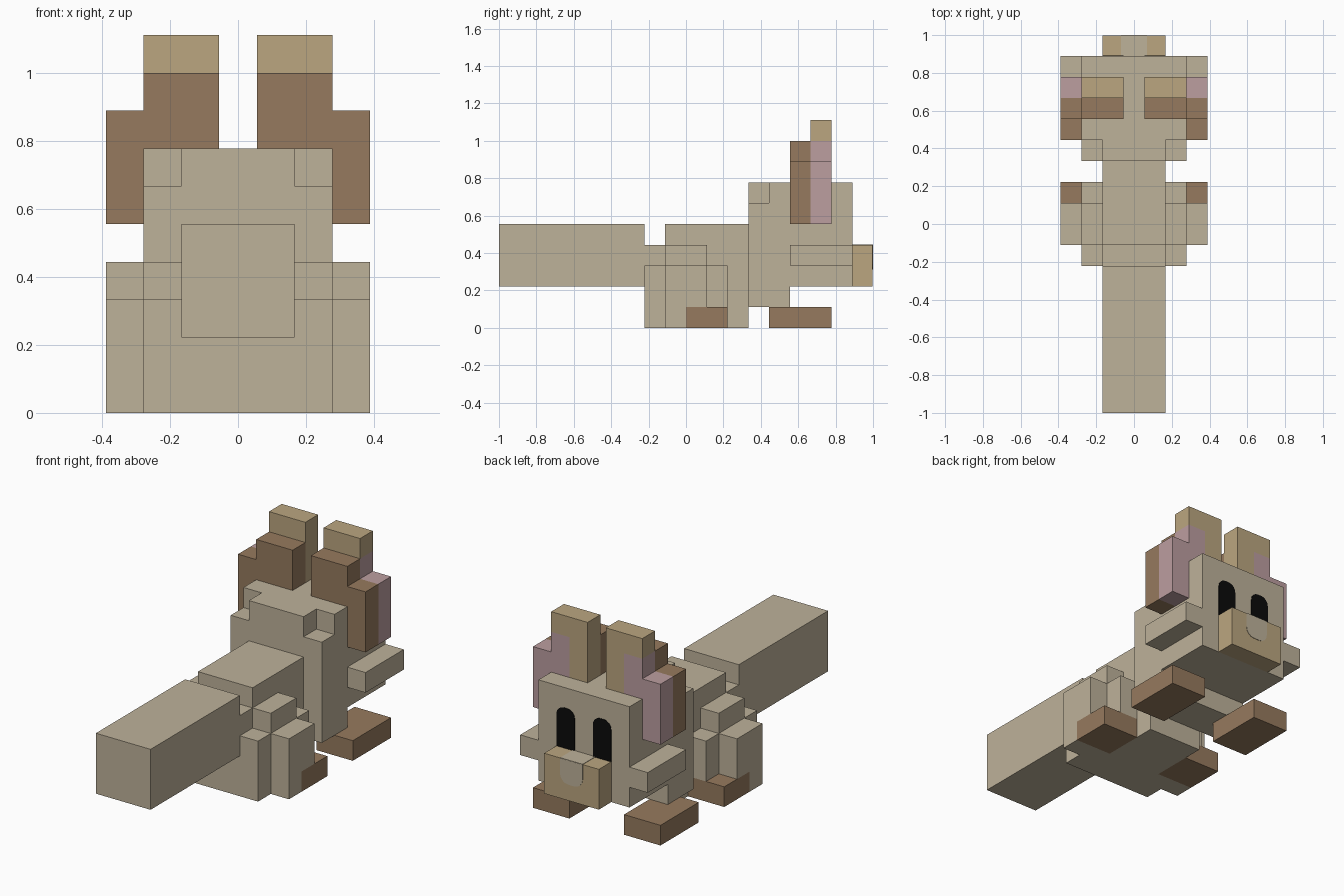
import bpy, bmesh, math

if "Cube" in bpy.data.objects:
    bpy.data.objects.remove(bpy.data.objects["Cube"], do_unlink=True)

U = 1 / 9  # block unit


def material(name, rgb):
    m = bpy.data.materials.new(name)
    m.use_nodes = True
    m.diffuse_color = (*rgb, 1)
    bsdf = m.node_tree.nodes["Principled BSDF"]
    bsdf.inputs["Base Color"].default_value = (*rgb, 1)
    bsdf.inputs["Roughness"].default_value = 0.9
    return m


TAN = material("tan fur", (0.515, 0.445, 0.323))
GOLD = material("golden fur", (0.497, 0.381, 0.216))
BROWN = material("brown fur", (0.305, 0.195, 0.112))
PINK = material("inner ear pink", (0.503, 0.342, 0.352))
BLACK = material("eye black", (0.003, 0.003, 0.003))


def finish(name, bm, mat):
    bmesh.ops.recalc_face_normals(bm, faces=bm.faces)
    mesh = bpy.data.meshes.new(name)
    bm.to_mesh(mesh)
    bm.free()
    mesh.materials.append(mat)
    bpy.context.scene.collection.objects.link(bpy.data.objects.new(name, mesh))


def blocks(name, mat, *boxes):
    """One object from boxes given as (x0, x1, y0, y1, z0, z1) in block units."""
    bm = bmesh.new()
    for b in boxes:
        for v in bmesh.ops.create_cube(bm, size=1)["verts"]:
            for i in range(3):
                lo, hi = b[2 * i], b[2 * i + 1]
                v.co[i] = (lo + (v.co[i] + 0.5) * (hi - lo)) * U
    finish(name, bm, mat)


def pair(name, mat, *boxes):
    """Left part as given, right part mirrored in x."""
    blocks("left_" + name, mat, *boxes)
    blocks("right_" + name, mat, *[(-b[1], -b[0], *b[2:]) for b in boxes])


def rounded_plate(name, mat, x0, x1, z0, z1, r, y, round_top):
    """Thin upright plate whose two top (or bottom) corners are rounded."""
    zr, zs, s = (z1, z0, 1) if round_top else (z0, z1, -1)
    pts = [(x0, zs), (x1, zs)]
    for cx, start in ((x1 - r, 0), (x0 + r, 90)):
        for k in range(5):
            a = math.radians(start + 22.5 * k)
            pts.append((cx + r * math.cos(a), zr + s * r * (math.sin(a) - 1)))
    bm = bmesh.new()
    face = bm.faces.new([bm.verts.new((x * U, (y - 0.02) * U, z * U)) for x, z in pts])
    new = bmesh.ops.extrude_face_region(bm, geom=[face])["geom"]
    moved = [v for v in new if isinstance(v, bmesh.types.BMVert)]
    bmesh.ops.translate(bm, vec=(0, 0.04 * U, 0), verts=moved)
    finish(name, bm, mat)


# Trunk and tail
blocks("tail", TAN, (-1.5, 1.5, -9, -2, 2, 5))
blocks("body", TAN, (-1.5, 1.5, -1, 3, 0, 5))
blocks("rump", TAN, (-1.5, 1.5, -2, -1, 0, 4))

# Head with notched rear top corners, and chest below it
blocks("head", TAN, (-2.5, 2.5, 4, 8, 2, 7), (-2.5, 2.5, 3, 4, 2, 6), (-1.5, 1.5, 3, 4, 6, 7))
blocks("chest", TAN, (-2.5, 2.5, 3, 5, 1, 2))
pair("cheek", TAN, (2.5, 3.5, 5, 8, 3, 4))

# Muzzle and nose patch
blocks("muzzle", GOLD, (-1.5, 1.5, 8, 8.98, 2, 4))
blocks("nose_top", TAN, (-0.62, 0.62, 8, 8.99, 3.99, 4.02))
rounded_plate("nose_patch", TAN, -0.62, 0.62, 2.8, 4, 0.45, 8.98, False)

# Eyes
for side, x in (("left", 0.5), ("right", -1.5)):
    rounded_plate(side + "_eye", BLACK, x, x + 1, 3.95, 6, 0.4, 8, True)

# Ears: brown back layer, pink inner, golden tip
pair("ear_back", BROWN, (0.5, 2.5, 5, 6, 7, 9), (2.5, 3.5, 5, 6, 5, 8))
pair("ear_inner", PINK, (1.5, 2.5, 6, 7, 7, 9), (2.5, 3.5, 6, 7, 5, 8))
pair("ear_tip", GOLD, (0.5, 1.5, 6, 7, 7, 9), (0.5, 2.5, 6, 7, 9, 10))

# Legs and feet
pair("haunch", TAN,
     (1.5, 2.5, -2, 0, 0, 1), (1.5, 2.5, -2, 2, 1, 3), (1.5, 2.5, -1, 1, 3, 4),
     (2.5, 3.5, -1, 0, 0, 1), (2.5, 3.5, -1, 1, 1, 3))
pair("hind_foot", BROWN, (1.5, 3.5, 0, 2, 0, 1))
pair("fore_foot", BROWN, (1.5, 3.5, 4, 7, 0, 1))
